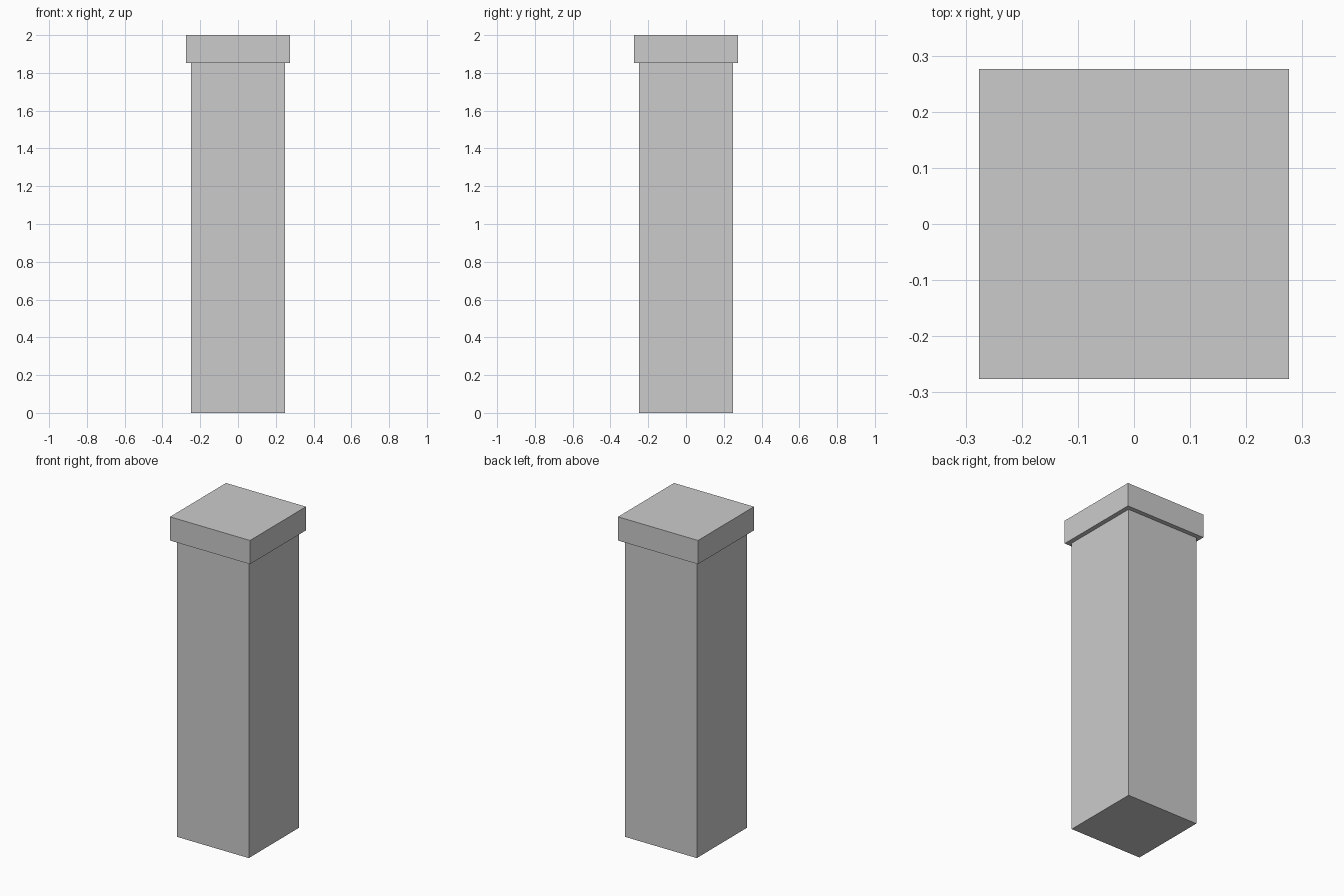
import bpy
import bmesh
from mathutils import Matrix

if "Cube" in bpy.data.objects:
    bpy.data.objects.remove(bpy.data.objects["Cube"])


def square_block(name, width, z0, z1):
    """Square block centred on the z axis, from z0 up to z1."""
    bm = bmesh.new()
    bmesh.ops.create_cube(bm, size=1.0, matrix=Matrix.LocRotScale(
        (0, 0, (z0 + z1) / 2), None, (width, width, z1 - z0)))
    mesh = bpy.data.meshes.new(name)
    bm.to_mesh(mesh)
    bm.free()
    obj = bpy.data.objects.new(name, mesh)
    bpy.context.collection.objects.link(obj)
    return obj


CAP_BOTTOM = 1.852

# Tall square shaft
square_block("pillar_shaft", 0.496, 0.0, CAP_BOTTOM)

# Slightly wider cap slab on top
square_block("pillar_cap", 0.552, CAP_BOTTOM, 2.0)
